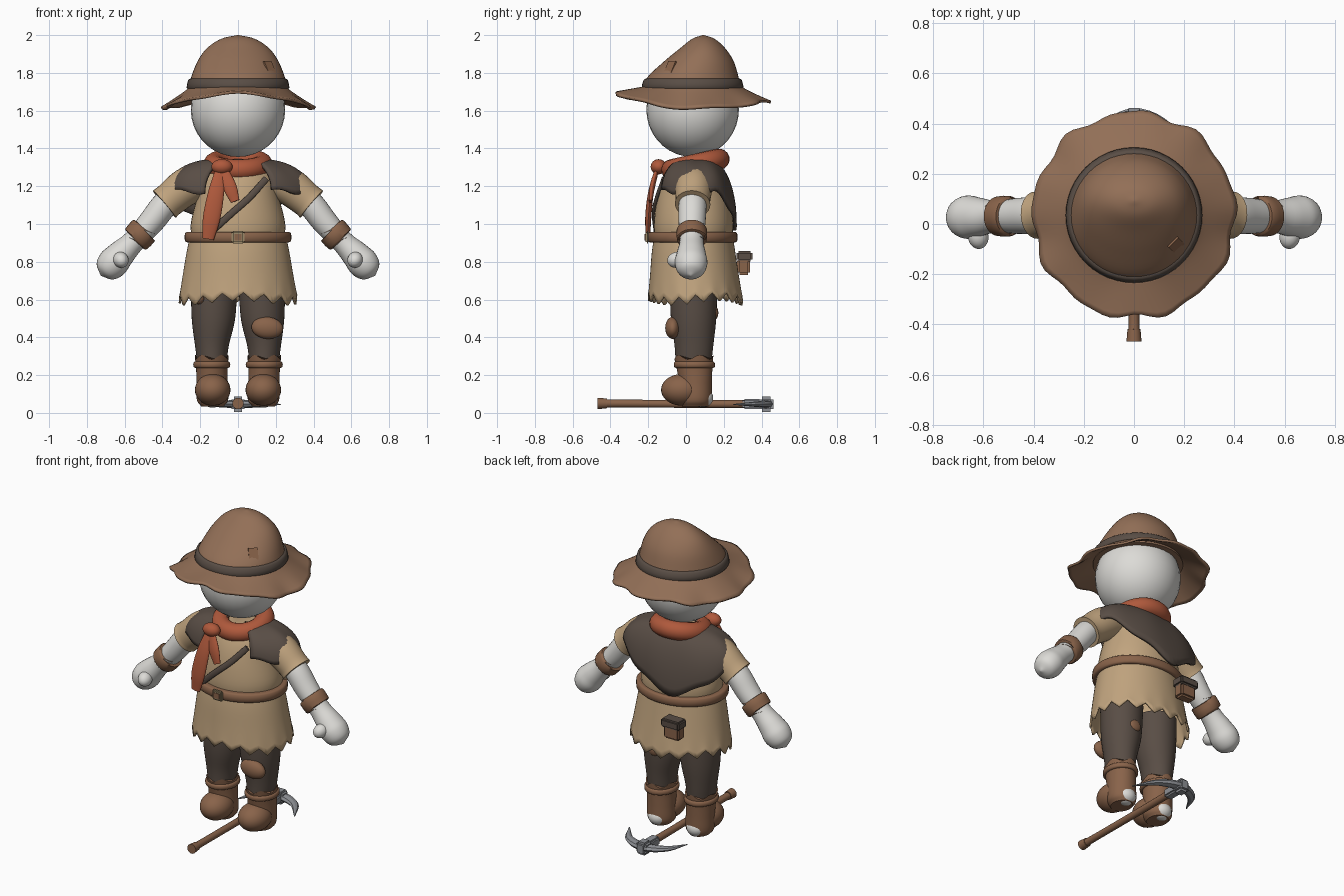
import bpy, bmesh
from math import sin, cos, pi, radians
from mathutils import Vector, Matrix, Euler

cube = bpy.data.objects.get("Cube")
if cube:
    bpy.data.objects.remove(cube)


def material(name, *rgb):
    m = bpy.data.materials.new(name)
    m.use_nodes = True
    m.diffuse_color = (*rgb, 1)
    m.node_tree.nodes["Principled BSDF"].inputs["Base Color"].default_value = (*rgb, 1)
    return m


FELT = material("hat_brown", .29, .16, .095)
DARK = material("dark_cloth", .1, .075, .06)
TAN = material("tan_cloth", .53, .37, .21)
LEATHER = material("leather_brown", .25, .125, .068)
RED = material("scarf_orange", .43, .1, .045)
SKIN = material("pale_skin", .72, .71, .68)
STEEL = material("steel_grey", .27, .28, .3)
BRASS = material("dull_brass", .33, .25, .14)


def finish(bm, name, mat, angle=45, thick=0):
    bmesh.ops.recalc_face_normals(bm, faces=bm.faces)
    me = bpy.data.meshes.new(name)
    bm.to_mesh(me)
    bm.free()
    me.materials.append(mat)
    me.shade_smooth()
    me.set_sharp_from_angle(angle=radians(angle))
    ob = bpy.data.objects.new(name, me)
    bpy.context.collection.objects.link(ob)
    if thick:
        mod = ob.modifiers.new("thickness", "SOLIDIFY")
        mod.thickness = thick
        mod.offset = 0
    return ob


def smooth_rows(rows, steps=5):
    """Resample rows of numbers with a Catmull-Rom spline."""
    p = [Vector(r) for r in rows]
    p = [2 * p[0] - p[1]] + p + [2 * p[-1] - p[-2]]
    out = []
    for a, b, c, d in zip(p, p[1:], p[2:], p[3:]):
        for k in range(steps):
            t = k / steps
            out.append(.5 * (2 * b + (c - a) * t + (2 * a - 5 * b + 4 * c - d) * t * t
                             + (3 * b - a - 3 * c + d) * t ** 3))
    return out + [p[-2]]


def skin_rings(name, rings, mat, closed=True, caps=True, thick=0, angle=45):
    bm = bmesh.new()
    vs = [[bm.verts.new(c) for c in r] for r in rings]
    n = len(vs[0])
    for lo, hi in zip(vs, vs[1:]):
        for i in range(n if closed else n - 1):
            j = (i + 1) % n
            bm.faces.new((lo[i], lo[j], hi[j], hi[i]))
    if caps:
        bm.faces.new(vs[0])
        bm.faces.new(vs[-1])
    return finish(bm, name, mat, angle, thick)


def loft(name, rows, mat, n=40, steps=5, caps=True, thick=0, shape=None):
    """Stack of ellipses, each row being cx, cy, z, rx, ry."""
    rings = []
    data = smooth_rows(rows, steps)
    for k, (cx, cy, z, rx, ry) in enumerate(data):
        ring = []
        for i in range(n):
            a = 2 * pi * i / n
            dz = shape(a, k / (len(data) - 1)) if shape else 0
            ring.append((cx + rx * cos(a), cy + ry * sin(a), z + dz))
        rings.append(ring)
    return skin_rings(name, rings, mat, caps=caps, thick=thick)


def tube(name, rows, mat, flat=1, ref=(0, 1, 0), n=20, steps=5, angle=45):
    """Round or flattened tube, each row being x, y, z, radius."""
    data = smooth_rows(rows, steps)
    rings = []
    for k, d in enumerate(data):
        t = (data[min(k + 1, len(data) - 1)] - data[max(k - 1, 0)]).to_3d().normalized()
        side = t.cross(Vector(ref)).normalized()
        up = side.cross(t)
        r = max(d[3], .001)
        rings.append([d.to_3d() + side * r * cos(2 * pi * i / n) + up * r * flat * sin(2 * pi * i / n)
                      for i in range(n)])
    return skin_rings(name, rings, mat, angle=angle)


def ball(name, loc, size, mat, rot=(0, 0, 0)):
    bm = bmesh.new()
    m = Matrix.LocRotScale(Vector(loc), Euler(rot), Vector(size))
    bmesh.ops.create_uvsphere(bm, u_segments=32, v_segments=18, radius=1, matrix=m)
    return finish(bm, name, mat)


def box(name, loc, size, mat, rot=None, bevel=.008):
    bm = bmesh.new()
    m = Matrix.LocRotScale(Vector(loc), rot, Vector(size))
    bmesh.ops.create_cube(bm, size=1, matrix=m)
    if bevel:
        bmesh.ops.bevel(bm, geom=bm.edges[:], offset=bevel, segments=2, affect="EDGES")
    return finish(bm, name, mat, 35)


# Head and hat
ball("head", (0, .035, 1.605), (.25, .245, .25), SKIN)
loft("hat_crown", [(0, .035, 1.70, .262, .26), (0, .035, 1.77, .25, .245), (0, .068, 1.86, .215, .185),
                   (0, .088, 1.93, .165, .12), (0, .092, 1.98, .09, .06), (0, .092, 2.0, .004, .004)], FELT, n=48)
loft("hat_band", [(0, .035, 1.715, .262, .26), (0, .035, 1.722, .272, .27), (0, .035, 1.762, .264, .26),
                  (0, .035, 1.77, .25, .247)], DARK, steps=2, n=48)
brim = []
for k in range(9):
    v = k / 8
    ring = []
    for i in range(80):
        a = 2 * pi * i / 80
        s = sin(a)
        r = .25 + .15 * v + v * v * (.009 * sin(9 * a) + .006 * sin(14 * a + 1))
        edge = 1.612 + (.08 if s < 0 else .038) * s * s + .005 * sin(7 * a)
        z = 1.722 + (edge - 1.722) * v ** .9
        ring.append((r * cos(a), .035 + r * s * 1.02, z))
    brim.append(ring)
skin_rings("hat_brim", brim, FELT, caps=False, thick=.014)
facing = Vector((.6, -.6, .48)).to_track_quat("Z", "Y")
box("hat_patch", (.167, -.084, 1.83), (.055, .07, .009), LEATHER, facing, 0)

# Scarf with knot and two tails
bpy.ops.mesh.primitive_torus_add(major_radius=.128, minor_radius=.056, major_segments=40, minor_segments=16,
                                 location=(0, .05, 1.315), rotation=(.22, 0, 0))
scarf = bpy.context.object
scarf.name = "scarf"
scarf.data.materials.append(RED)
scarf.data.shade_smooth()
ball("scarf_knot", (-.085, -.145, 1.303), (.056, .042, .04), RED)
tube("scarf_tail_long", [(-.09, -.15, 1.3, .025), (-.115, -.185, 1.17, .042), (-.14, -.2, 1.03, .046),
                         (-.158, -.2, .92, .03)], RED, flat=.35)
tube("scarf_tail_short", [(-.085, -.15, 1.3, .025), (-.045, -.178, 1.2, .036), (-.015, -.188, 1.12, .024)],
     RED, flat=.4)

# Tunic, skirt and belt
loft("tunic", [(0, .04, .9, .24, .2), (0, .04, 1.0, .25, .21), (0, .04, 1.15, .215, .19),
               (0, .045, 1.26, .19, .155), (0, .05, 1.33, .1, .1)], TAN)


def ragged(a, v):
    tooth = abs((a * 17 / (2 * pi)) % 1 - .5) * 2
    return v ** 6 * (.045 * tooth - .02 + .012 * sin(3 * a))


loft("skirt", [(0, .04, .95, .245, .2), (0, .04, .85, .266, .215), (0, .045, .72, .288, .23),
               (0, .05, .6, .308, .245)], TAN, n=102, steps=4, caps=False, thick=.012, shape=ragged)
loft("belt", [(0, .035, .902, .265, .222), (0, .035, .91, .281, .236), (0, .035, .95, .281, .236),
              (0, .035, .958, .265, .222)], LEATHER, steps=2, n=48)
box("buckle", (0, -.204, .93), (.07, .022, .066), BRASS)
box("buckle_centre", (0, -.2155, .93), (.038, .006, .034), LEATHER, bevel=0)
box("pouch_body", (-.13, .305, .775), (.11, .07, .09), LEATHER, bevel=.012)
box("pouch_flap", (-.13, .31, .83), (.13, .085, .055), DARK, bevel=.01)

# Shoulder cape, open at the front and longest at the back
cape = []
for k in range(13):
    v = k / 12
    s = .33 + .67 * sin(v * pi / 2)
    ring = []
    for i in range(61):
        a = radians(-62 + 304 * i / 60)
        back = max(0, sin(a - .2))
        drop = .165 + .19 * back ** 3 + .014 * sin(8 * a)
        depth = .215 if sin(a) > 0 else .19
        ring.append((.375 * cos(a) * s, .045 + depth * sin(a) * s, 1.335 - drop * (1 - cos(v * pi / 2))))
    cape.append(ring)
skin_rings("cape", cape, DARK, closed=False, caps=False, thick=.018)
tube("chest_strap", [(.15, -.12, 1.24, .018), (.06, -.155, 1.14, .018), (-.03, -.172, 1.06, .018),
                     (-.14, -.162, .96, .018)], DARK, flat=.5)

# Limbs, mirrored left and right
for side, m in (("left", 1), ("right", -1)):
    def mir(rows):
        return [(m * r[0], *r[1:]) for r in rows]

    tube(side + "_sleeve", mir([(.17, .04, 1.24, .09), (.27, .04, 1.2, .1), (.36, .037, 1.13, .092),
                                (.39, .035, 1.105, .094)]), TAN, n=28)
    tube(side + "_arm", mir([(.28, .04, 1.19, .06), (.38, .035, 1.11, .07), (.46, .032, 1.01, .068),
                             (.55, .03, .91, .06), (.62, .028, .84, .074), (.665, .027, .79, .082),
                             (.705, .026, .748, .06), (.726, .026, .726, .002)]), SKIN, flat=1.05, n=28)
    ball(side + "_thumb", (m * .62, -.05, .81), (.04, .05, .042), SKIN, (.3, m * .6, 0))
    tube(side + "_wristband", mir([(.496, .031, .968, .07), (.5, .031, .964, .081), (.539, .031, .92, .079),
                                   (.543, .031, .916, .066)]), LEATHER, n=28, steps=2)
    loft(side + "_trouser_leg", mir([(.138, .04, .27, .078, .095), (.138, .042, .36, .09, .103),
                                     (.13, .04, .5, .115, .12), (.126, .04, .7, .124, .127)]), DARK)
    loft(side + "_boot_shaft", mir([(.135, .05, .035, .06, .07), (.135, .05, .07, .083, .085),
                                    (.137, .05, .16, .083, .087), (.139, .045, .24, .083, .095),
                                    (.139, .042, .295, .09, .103)]), LEATHER,
         shape=lambda a, v: v ** 8 * .012 * sin(5 * a))
    ball(side + "_boot_toe", (m * .134, -.02, .122), (.094, .112, .084), LEATHER)
    loft(side + "_boot_strap", mir([(.139, .045, .238, .088, .1), (.139, .045, .245, .097, .108),
                                    (.139, .044, .265, .097, .108), (.139, .044, .272, .088, .1)]),
         LEATHER, steps=2)
    ball(side + "_heel", (m * .135, .088, .08), (.06, .056, .052), SKIN)

# Trouser patches
ball("knee_patch", (.155, -.07, .45), (.084, .04, .058), LEATHER, (0, .1, 0))
ball("rear_leg_patch", (.12, .153, .53), (.04, .018, .036), LEATHER)
ball("hem_patch", (-.21, -.06, .605), (.032, .03, .03), LEATHER)

# Pickaxe lying on the ground
tube("pickaxe_handle", [(0, -.468, .05, .03), (0, -.42, .05, .026), (0, -.38, .05, .021), (0, .1, .047, .021),
                        (0, .45, .047, .023)], LEATHER, ref=(0, 0, 1))
tube("pickaxe_blade", [(-.185, .25, .045, .003), (-.12, .37, .046, .024), (0, .425, .047, .036),
                       (.13, .38, .046, .026), (.225, .25, .045, .003)], STEEL, flat=.6, ref=(0, 0, 1), n=8, angle=25)
box("pickaxe_socket", (0, .425, .046), (.07, .075, .08), STEEL, bevel=.014)
box("pickaxe_collar", (0, .35, .047), (.06, .1, .055), STEEL, bevel=.01)
